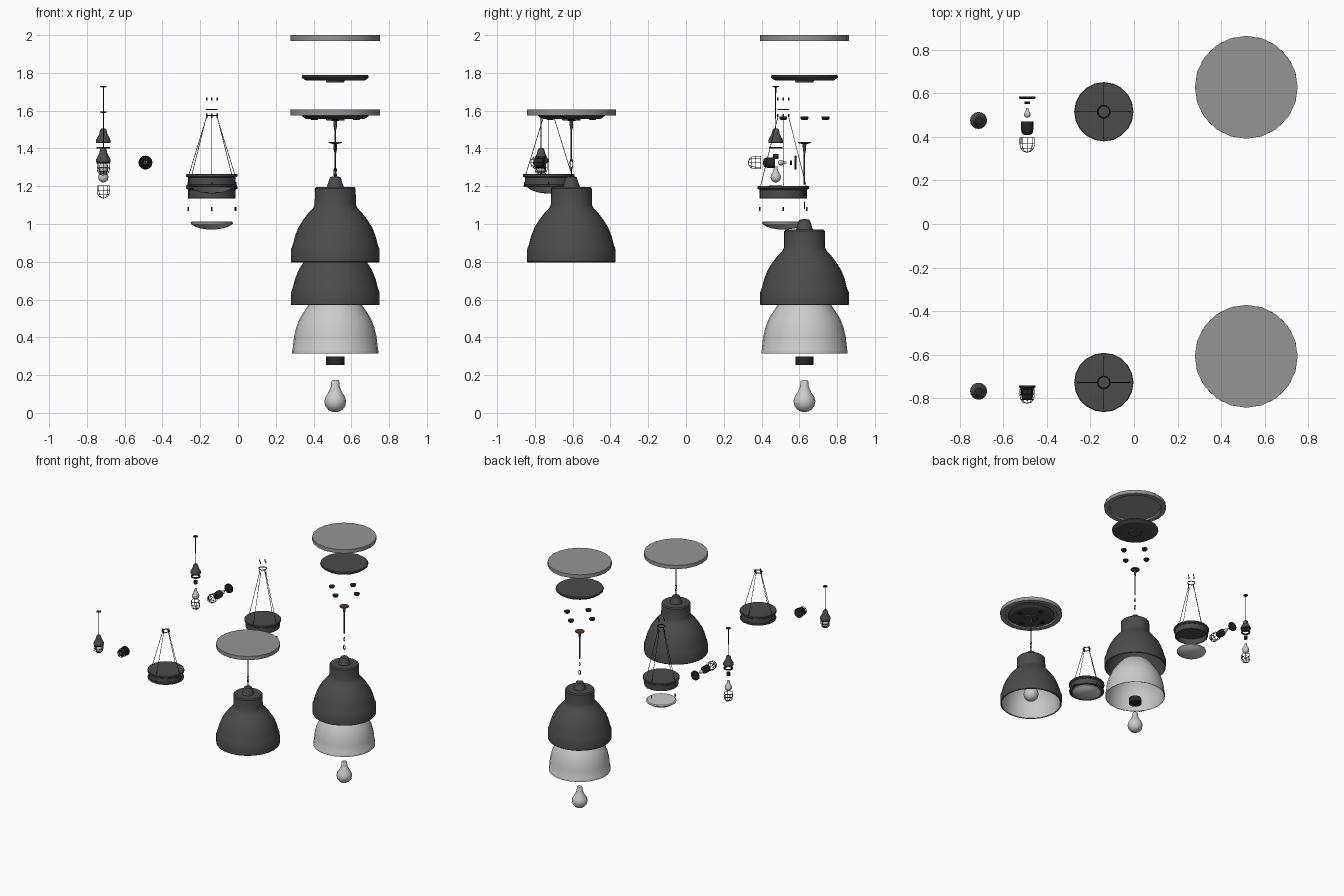
import bpy, bmesh, math
from mathutils import Vector

if "Cube" in bpy.data.objects:
    bpy.data.objects.remove(bpy.data.objects["Cube"])

def material(name, c):
    m = bpy.data.materials.new(name)
    m.diffuse_color = (*c, 1)
    m.use_nodes = True
    m.node_tree.nodes["Principled BSDF"].inputs["Base Color"].default_value = m.diffuse_color
    return m

DARK = material("dark_metal", (0.07, 0.07, 0.07))
BLACK = material("black_metal", (0.02, 0.02, 0.02))
LIGHT = material("light_enamel", (0.6, 0.6, 0.6))
GREY = material("ceiling_grey", (0.3, 0.3, 0.3))
BROWN = material("cord_brown", (0.09, 0.05, 0.035))

def place(ob, mat, loc, wall):
    bpy.context.collection.objects.link(ob)
    ob.data.materials.append(mat)
    ob.location = loc
    if wall:                        # local down becomes -y
        ob.rotation_euler.x = -math.pi / 2

def lathe(name, prof, loc, mat=DARK, n=16, wall=False):
    """Revolve (radius, height) points about local z; smooth except sharp edges."""
    bm = bmesh.new()
    rings = []
    for r, z in prof:
        k = 1 if r == 0 else n
        rings.append([bm.verts.new((r * math.cos(2 * math.pi * i / n),
                                    r * math.sin(2 * math.pi * i / n), z)) for i in range(k)])
    for a, b in zip(rings, rings[1:]):
        for i in range(n):
            j = (i + 1) % n
            q = [a[i % len(a)], a[j % len(a)], b[j % len(b)], b[i % len(b)]]
            bm.faces.new(list(dict.fromkeys(q)))
    bmesh.ops.recalc_face_normals(bm, faces=bm.faces[:])
    for f in bm.faces:
        f.smooth = True
    for e in bm.edges:
        e.smooth = e.calc_face_angle(0) < math.radians(32)
    me = bpy.data.meshes.new(name)
    bm.to_mesh(me)
    bm.free()
    place(bpy.data.objects.new(name, me), mat, loc, wall)

def disc(name, r, z0, z1, loc, mat=DARK, n=16, wall=False):
    lathe(name, [(0, z1), (r, z1), (r, z0), (0, z0)], loc, mat, n, wall)

def tubes(name, paths, radius, loc, mat=BLACK, wall=False):
    """One curve object holding several (points, closed) wires."""
    cu = bpy.data.curves.new(name, 'CURVE')
    cu.dimensions = '3D'
    cu.bevel_depth, cu.bevel_resolution, cu.use_fill_caps = radius, 1, True
    for pts, closed in paths:
        s = cu.splines.new('POLY')
        s.points.add(len(pts) - 1)
        for p, q in zip(s.points, pts):
            p.co = (*q, 1)
        s.use_cyclic_u = closed
    place(bpy.data.objects.new(name, cu), mat, loc, wall)

def circle(r, z, n=16):
    return [(r * math.cos(2 * math.pi * i / n), r * math.sin(2 * math.pi * i / n), z) for i in range(n)]

def link(z0, z1, w, flat):
    pts = []
    for i in range(10):
        a = 2 * math.pi * i / 10
        u, z = w * math.cos(a), (z0 + z1) / 2 + (z1 - z0) / 2 * math.sin(a)
        pts.append((u, 0, z) if flat else (0, u, z))
    return pts, True

def cross(r):
    return [(r, 0), (0, r), (-r, 0), (0, -r)]

def cage(name, loc, wall=False):
    # open basket hanging 0.066 below its rim
    side = [(0.033, 0), (0.033, -0.03), (0.029, -0.048), (0.019, -0.061), (0.0, -0.066)]
    ribs = []
    for i in range(8):
        c, s = math.cos(i * math.pi / 4), math.sin(i * math.pi / 4)
        ribs.append(([(r * c, r * s, z) for r, z in side], False))
    ribs += [(circle(r, z), True) for r, z in ((0.033, 0), (0.033, -0.025), (0.029, -0.048))]
    tubes(name, ribs, 0.0016, loc, BLACK, wall)

BULB = [(0, 0.17), (0.016, 0.17), (0.021, 0.162), (0.023, 0.135), (0.036, 0.105), (0.052, 0.08),
        (0.058, 0.058), (0.053, 0.033), (0.038, 0.013), (0.02, 0.003), (0, 0)]

def big_pendant(y, tag, z):
    L = lambda k, dx=0, dy=0: (0.515 + dx, y + dy, z[k])
    # ceiling plate, recessed below
    lathe("ceiling_plate" + tag, [(0, 0.03), (0.236, 0.03), (0.236, 0), (0.2, 0), (0.195, 0.012), (0, 0.012)],
          L("plate"), GREY, 20)
    # canopy with centre boss
    lathe("canopy" + tag, [(0, 0.038), (0.172, 0.038), (0.177, 0.034), (0.177, 0.025), (0.16, 0.012), (0.15, 0.009),
                           (0.05, 0.009), (0.047, 0), (0, 0)], L("canopy"), DARK, 20)
    for i, (dx, dy) in enumerate(cross(0.112)):
        lathe(f"canopy_knob_{i}" + tag, [(0, 0.018), (0.022, 0.018), (0.022, 0.008), (0.016, 0), (0, 0)],
              L("knob", dx, dy), BLACK, 10)
    # drop rod and links
    lathe("drop_rod" + tag, [(0, 0), (0.035, 0), (0.035, -0.006), (0.01, -0.012), (0.008, -0.045), (0.004, -0.06),
                             (0.004, -0.225), (0, -0.225)], L("rod"), BROWN, 12)
    tubes("hook_links" + tag, [link(a, b, 0.008, i % 2) for i, (a, b) in enumerate(z["links"])],
          0.0025, (0.515, y, 0))
    # outer shade shell
    outer = [(0.027, 0.452), (0.03, 0.445), (0.043, 0.405), (0.045, 0.4), (0.1, 0.4), (0.108, 0.392), (0.109, 0.305),
             (0.117, 0.288), (0.142, 0.262), (0.17, 0.225), (0.195, 0.185), (0.213, 0.14), (0.226, 0.09),
             (0.235, 0.068), (0.235, 0.004), (0.232, 0)]
    inner = [(r - 0.006, h - (0.006 if h > 0.3 else 0)) for r, h in outer[13:4:-1]]
    lathe("outer_shade" + tag, [(0, 0.457)] + outer + [(0.229, 0)] + inner + [(0, 0.386)], L("shade"), DARK, 24)
    # inner reflector
    refl = [(0.095, 0.305), (0.105, 0.298), (0.137, 0.262), (0.163, 0.225), (0.188, 0.185), (0.206, 0.14),
            (0.219, 0.085), (0.226, 0.02), (0.228, 0.016), (0.228, 0)]
    back = [(r - 0.004, max(h - 0.003, 0)) for r, h in refl[::-1]]
    lathe("inner_reflector" + tag, [(0, 0.305)] + refl + back + [(0, 0.302)], L("liner"), LIGHT, 24)
    disc("bulb_socket" + tag, 0.048, 0, 0.045, L("socket"), BLACK, 12)
    lathe("bulb" + tag, BULB, L("bulb"), LIGHT, 16)

def wire_pendant(y, tag, z):
    x = -0.1385
    L = lambda k, dx=0, dy=0: (x + dx, y + dy, z[k])
    # ceiling ring with screws, suspension wires
    tubes("ceiling_ring" + tag, [(circle(0.028, 0), True)], 0.0035, L("ring"))
    for i, (dx, dy) in enumerate(cross(0.028)):
        disc(f"ring_screw_{i}" + tag, 0.004, 0, 0.016, L("screw", dx, dy), BLACK, 8)
        disc(f"wire_anchor_{i}" + tag, 0.004, -0.004, 0.012, L("wire_top", dx, dy), BLACK, 8)
    wires = [([(*a, z["wire_top"]), (*b, z["body"] + 0.06)], False) for a, b in zip(cross(0.028), cross(0.122))]
    tubes("suspension_wires" + tag, wires, 0.0018, (x, y, 0))
    # drum body, open below
    lathe("drum_body" + tag, [(0, 0.066), (0.133, 0.066), (0.136, 0.062), (0.136, 0.052), (0.126, 0.046), (0.126, 0.002),
                              (0.123, 0), (0.116, 0), (0.116, 0.045), (0, 0.045)], L("body"), DARK, 20)
    if not tag.startswith("_exp"):
        lathe("drum_trim" + tag, [(0.126, 0.008), (0.134, 0.006), (0.134, -0.002), (0.116, -0.004)], L("body"), DARK, 20)
    for i, (dx, dy) in enumerate(cross(0.125)):
        disc(f"retaining_pin_{i}" + tag, 0.0045, 0, 0.022, L("pin", dx, dy), BLACK, 8)
    # domed glass
    lathe("glass_dome" + tag, [(0, 0.042), (0.105, 0.042), (0.112, 0.036), (0.111, 0.03), (0.09, 0.016), (0.06, 0.006),
                               (0.03, 0.001), (0, 0)], L("glass"), LIGHT, 20)

def cage_pendant(y, tag, z):
    L = lambda k: (-0.713, y, z[k])
    # cap and rod
    lathe("pendant_rod" + tag, [(0, 0), (0.018, 0), (0.018, -0.004), (0.003, -0.008), (0.0025, z["housing"] + 0.07 - z["rod"]),
                                (0, z["housing"] + 0.07 - z["rod"])], L("rod"), BLACK, 10)
    # bell housing
    lathe("bell_housing" + tag, [(0, 0.078), (0.01, 0.078), (0.017, 0.07), (0.021, 0.05), (0.033, 0.026), (0.039, 0.016),
                                 (0.039, 0.004), (0.036, 0), (0.03, 0), (0.028, 0.02), (0, 0.03)], L("housing"), DARK, 16)
    lathe("gasket" + tag, [(0.035, 0), (0.035, 0.008), (0.024, 0.008), (0.024, 0), (0.035, 0)], L("gasket"), BLACK, 16)
    disc("small_socket" + tag, 0.014, 0, 0.025, L("socket"), BLACK, 12)
    lathe("small_bulb" + tag, [(r * 0.47, h * 0.5) for r, h in BULB], L("bulb"), LIGHT, 12)
    cage("lamp_cage" + tag, L("cage"))

def wall_lamp(tag, y):
    L = lambda k: (-0.49, y[k], 1.325)
    # parts face -y
    lathe("wall_plate" + tag, [(0, 0.012), (0.037, 0.012), (0.037, 0.003), (0.033, 0), (0, 0)], L("plate"), BLACK, 16, True)
    disc("wall_socket" + tag, 0.013, 0, 0.012, L("socket"), BLACK, 10, True)
    lathe("wall_bulb" + tag, [(r * 0.26, h * 0.26) for r, h in BULB], L("bulb"), LIGHT, 12, True)
    lathe("wall_housing" + tag, [(0, 0.062), (0.028, 0.062), (0.028, 0.025), (0.025, 0.01), (0.018, 0.002), (0, 0)],
          L("housing"), BLACK, 16, True)
    cage("wall_cage" + tag, L("cage"), True)

# assembled fixtures in front, taken-apart copies behind
big_pendant(-0.607, "", dict(plate=1.575, canopy=1.547, knob=1.55, rod=1.556, links=[(1.29, 1.345), (1.245, 1.3)],
                             shade=0.797, liner=0.8, socket=0.99, bulb=0.825))
big_pendant(0.627, "_exploded", dict(plate=1.97, canopy=1.75, knob=1.551, rod=1.435, links=[(1.15, 1.18), (1.08, 1.118)],
                                     shade=0.57, liner=0.315, socket=0.253, bulb=0.004))
wire_pendant(-0.727, "", dict(ring=1.575, screw=1.57, wire_top=1.565, body=1.2, pin=1.2, glass=1.162))
wire_pendant(0.515, "_exploded", dict(ring=1.607, screw=1.655, wire_top=1.57, body=1.135, pin=1.068, glass=0.971))
cage_pendant(-0.767, "", dict(rod=1.595, housing=1.325, gasket=1.32, socket=1.33, bulb=1.265, cage=1.324))
cage_pendant(0.475, "_exploded", dict(rod=1.73, housing=1.428, gasket=1.4, socket=1.345, bulb=1.22, cage=1.203))
wall_lamp("", dict(plate=-0.752, socket=-0.762, bulb=-0.81, housing=-0.808, cage=-0.757))
wall_lamp("_exploded", dict(plate=0.574, socket=0.55, bulb=0.488, housing=0.408, cage=0.395))
